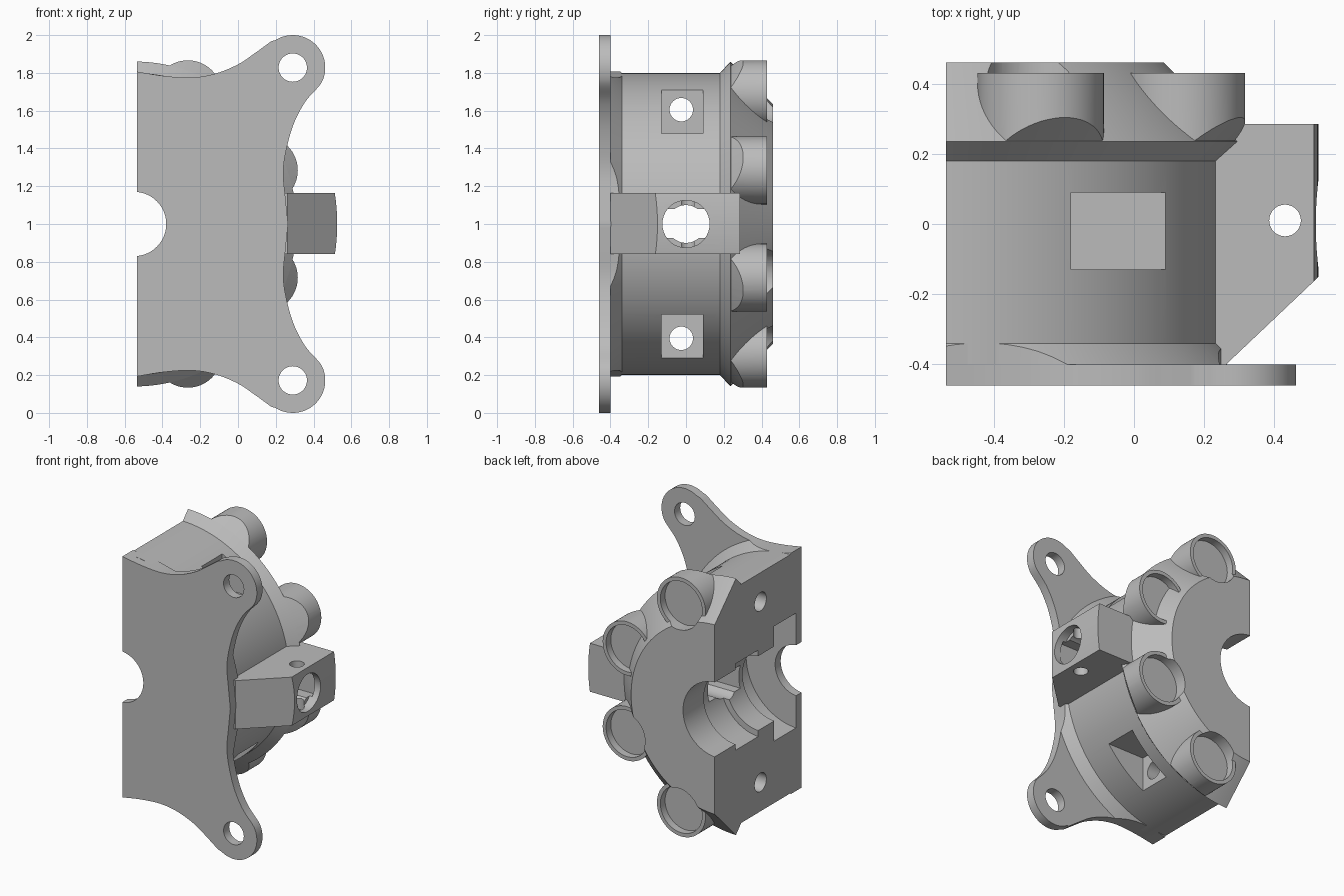
import bpy, bmesh, math
from mathutils import Vector, Matrix

cube = bpy.data.objects.get("Cube")
if cube:
    bpy.data.objects.remove(cube, do_unlink=True)

AXIS_X, AXIS_Z, SPLIT_X = -0.55, 1.0, -0.535

grey = bpy.data.materials.new("plain grey")
grey.use_nodes = True
COLOUR = (0.5, 0.5, 0.5, 1)
grey.diffuse_color = COLOUR
grey.node_tree.nodes["Principled BSDF"].inputs["Base Color"].default_value = COLOUR


def finish(bm, name):
    bmesh.ops.remove_doubles(bm, verts=bm.verts, dist=1e-5)
    bmesh.ops.recalc_face_normals(bm, faces=bm.faces)
    mesh = bpy.data.meshes.new(name)
    bm.to_mesh(mesh)
    bm.free()
    mesh.materials.append(grey)
    obj = bpy.data.objects.new(name, mesh)
    bpy.context.scene.collection.objects.link(obj)
    return obj


def lathe(name, profile, steps=128):
    """Revolve (radius, y) points about the main axis."""
    bm = bmesh.new()
    vs = [bm.verts.new((AXIS_X + r, y, AXIS_Z)) for r, y in profile]
    es = [bm.edges.new((a, b)) for a, b in zip(vs, vs[1:])]
    bmesh.ops.spin(bm, geom=vs + es, cent=(AXIS_X, 0, AXIS_Z), axis=(0, 1, 0),
                   angle=math.tau, steps=steps, use_merge=True)
    return finish(bm, name)


def box(name, lo, hi):
    bm = bmesh.new()
    lo, hi = Vector(lo), Vector(hi)
    bmesh.ops.create_cube(bm, size=1, matrix=Matrix.Translation((lo + hi) / 2)
                          @ Matrix.Diagonal((*(hi - lo), 1)))
    return finish(bm, name)


def rod(name, start, end, radius):
    bm = bmesh.new()
    start, end = Vector(start), Vector(end)
    d = end - start
    turn = d.to_track_quat('Z', 'Y').to_matrix().to_4x4()
    bmesh.ops.create_cone(bm, cap_ends=True, segments=64, radius1=radius, radius2=radius,
                          depth=d.length, matrix=Matrix.Translation((start + end) / 2) @ turn)
    return finish(bm, name)


def prism(name, points, shift):
    """Extrude a polygon of 3D points along a vector."""
    bm = bmesh.new()
    face = bm.faces.new([bm.verts.new(p) for p in points])
    top = bmesh.ops.extrude_face_region(bm, geom=[face])["geom"]
    bmesh.ops.translate(bm, vec=shift, verts=[v for v in top if isinstance(v, bmesh.types.BMVert)])
    return finish(bm, name)


def combine(obj, others, operation='DIFFERENCE'):
    for other in others:
        mod = obj.modifiers.new("cut", 'BOOLEAN')
        mod.operation, mod.object, mod.solver = operation, other, 'EXACT'
    bpy.context.view_layer.update()
    done = bpy.data.meshes.new_from_object(obj.evaluated_get(bpy.context.evaluated_depsgraph_get()))
    obj.modifiers.clear()
    done.name = obj.name
    obj.data = done


def spline(pts, n=6):
    """Smooth curve through the points."""
    pts = [Vector(p) for p in pts]
    pts = [2 * pts[0] - pts[1]] + pts + [2 * pts[-1] - pts[-2]]
    out = []
    for a, b, c, d in zip(pts, pts[1:], pts[2:], pts[3:]):
        for i in range(n):
            t = i / n
            out.append(0.5 * (2 * b + (c - a) * t + (2 * a - 5 * b + 4 * c - d) * t * t
                              + (3 * b - a - 3 * c + d) * t ** 3))
    return out + [pts[-2]]


# Mounting plate outline: upper half with an ear, then mirrored
ear, ear_r = Vector((0.29, 1.828)), 0.172
upper = spline([(SPLIT_X, 1.807), (-0.4, 1.785), (-0.25, 1.775), (-0.12, 1.796), (0, 1.845),
                (0.09, 1.905), (0.175, 1.967)])
upper += [ear + ear_r * Vector((math.cos(a), math.sin(a)))
          for a in (math.radians(122 - 6 * i) for i in range(26))]
upper += spline([(0.425, 1.725), (0.355, 1.645), (0.295, 1.53), (0.255, 1.39), (0.24, 1.27),
                 (0.252, 1.13), (0.265, 1.0)])
outline = upper + [Vector((p.x, 2 - p.y)) for p in reversed(upper[:-1])]


def plate_prism(name, y0, y1):
    return prism(name, [(p.x, y0, p.y) for p in outline], (0, y1 - y0, 0))


mounting_plate = plate_prism("mounting_plate", -0.46, -0.4)
plate_fillet = lathe("plate_fillet", [(0, -0.4), (0.86, -0.4), (0.8, -0.34), (0, -0.34)])
fillet_limit = plate_prism("fillet_limit", -0.43, -0.3)
combine(plate_fillet, [fillet_limit], 'INTERSECT')

# Round housing with a flared rim and a conical back
housing = lathe("housing", [(0, -0.4), (0.8, -0.4), (0.8, 0.18), (0.86, 0.235),
                            (0.635, 0.46), (0, 0.46)])

# Side lug with a curved outer face
side_lug = prism("side_lug", [(0.05, 0.285, 0.84), (0.6, 0.285, 0.84), (0.6, -0.08, 0.84),
                              (0.262, -0.4, 0.84), (0.05, -0.4, 0.84)], (0, 0, 0.325))
lug_limit = lathe("lug_limit", [(0, -0.6), (1.075, -0.6), (1.075, 0.6), (0, 0.6)], 256)
lug_front = box("lug_front", (0.515, -0.6, 0.5), (0.7, -0.15, 1.5))
combine(side_lug, [lug_limit], 'INTERSECT')

# Ring of round sockets, trimmed underneath by the flare cone
flare = lathe("flare", [(0, -0.1), (0.52, -0.1), (1.22, 0.6), (0, 0.6)])
sockets, recesses = [], []
for i, deg in enumerate((67.5, 22.5, -22.5, -67.5)):
    x = AXIS_X + 0.743 * math.cos(math.radians(deg))
    z = AXIS_Z + 0.743 * math.sin(math.radians(deg))
    socket = rod(f"socket_{i + 1}", (x, 0.12, z), (x, 0.43, z), 0.18)
    recess = rod("recess", (x, 0.38, z), (x, 0.6, z), 0.155)
    combine(socket, [flare], 'INTERSECT')
    combine(socket, [recess])
    sockets.append(socket)
    recesses.append(recess)

# Cutters: stepped bore, split plane, lug slot, pin hole, screw pockets and holes
bore = lathe("bore", [(0, 0.6), (0.25, 0.6), (0.25, 0.24), (0.29, 0.24), (0.29, 0), (0.25, 0),
                      (0.25, -0.17), (0.385, -0.17), (0.385, -0.401), (0.17, -0.401),
                      (0.17, -0.6), (0, -0.6)])
split = box("split", (-2, -1, -1), (SPLIT_X, 1, 3))
lug_cuts = [box("lug_slot", (-0.4, -0.13, 0.925), (0.48, 0.14, 1.08)),
            rod("lug_hole", (-0.4, 0, 1), (0.7, 0, 1), 0.1),
            rod("lug_counterbore", (0.46, 0, 1), (0.7, 0, 1), 0.125)]
pin_hole = rod("pin_hole", (0.43, 0.01, 0.5), (0.43, 0.01, 1.5), 0.045)
screw_cuts, ear_holes = [], []
for s in (-1, 1):
    z = AXIS_Z + 0.605 * s
    screw_cuts.append(box("pocket", (-0.18, -0.13, z - 0.125), (0.5, 0.09, z + 0.125)))
    screw_cuts.append(rod("screw_hole", (-0.8, -0.025, z), (0.3, -0.025, z), 0.062))
    ze = AXIS_Z + 0.828 * s
    ear_holes.append(rod("ear_hole", (ear.x, -0.6, ze), (ear.x, -0.2, ze), 0.075))

combine(housing, [bore, split] + screw_cuts + lug_cuts + recesses)
combine(plate_fillet, [bore, split])
combine(mounting_plate, [bore] + ear_holes)
combine(side_lug, lug_cuts + [pin_hole])

for cutter in [bore, split, pin_hole, flare, lug_limit, lug_front, fillet_limit,
               *lug_cuts, *screw_cuts, *ear_holes, *recesses]:
    bpy.data.objects.remove(cutter, do_unlink=True)

# Smooth round faces, crisp edges
bpy.ops.object.select_all(action='DESELECT')
for obj in [housing, mounting_plate, plate_fillet, side_lug, *sockets]:
    obj.select_set(True)
    bpy.context.view_layer.objects.active = obj
bpy.ops.object.shade_smooth_by_angle(angle=math.radians(25))
